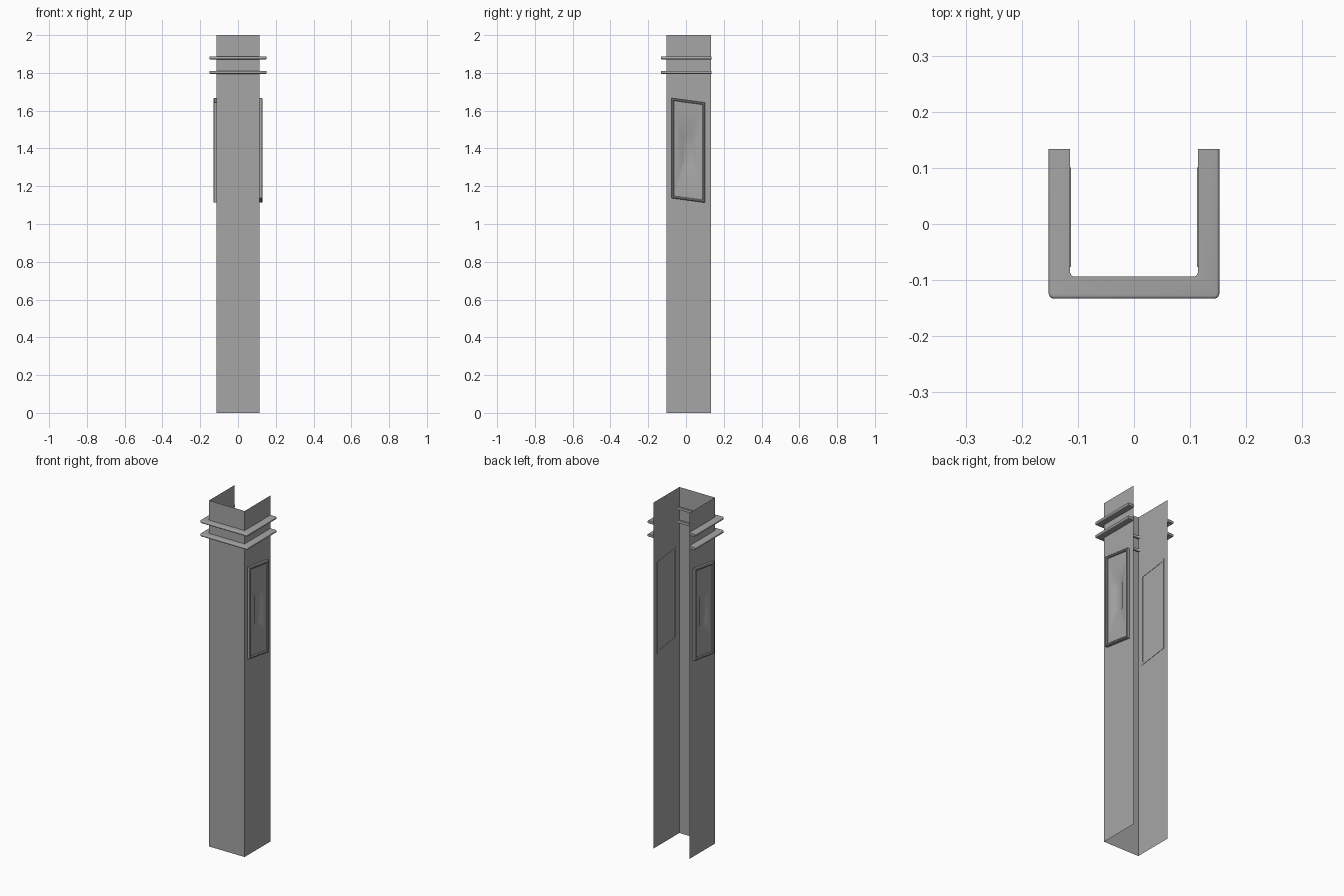
import bpy, bmesh, math

cube = bpy.data.objects.get("Cube")
if cube:
    bpy.data.objects.remove(cube)

grey = bpy.data.materials.new("plain_grey")
grey.use_nodes = True
colour = (0.38, 0.38, 0.38, 1)
grey.diffuse_color = colour
grey.node_tree.nodes["Principled BSDF"].inputs["Base Color"].default_value = colour

WALL = 0.114      # half width of the post
FRONT = -0.102
BACK = 0.132


def finish(name, bm, smooth=False):
    """Turn a bmesh into a named, coloured object."""
    mesh = bpy.data.meshes.new(name)
    bm.to_mesh(mesh)
    bm.free()
    mesh.materials.append(grey)
    obj = bpy.data.objects.new(name, mesh)
    bpy.context.collection.objects.link(obj)
    if smooth:
        bpy.ops.object.select_all(action='DESELECT')
        obj.select_set(True)
        bpy.context.view_layer.objects.active = obj
        bpy.ops.object.shade_smooth_by_angle(angle=math.radians(40))
    return obj


def ring(bm, points):
    return [bm.verts.new(p) for p in points]


def bridge(bm, a, b):
    """Join two closed rings of equal length with quads."""
    n = len(a)
    for i in range(n):
        j = (i + 1) % n
        bm.faces.new((a[i], a[j], b[j], b[i]))


# Three-sided post, open at the back, top and bottom
bm = bmesh.new()
path = [(-WALL, BACK), (-WALL, FRONT), (WALL, FRONT), (WALL, BACK)]
low = ring(bm, [(x, y, 0) for x, y in path])
high = ring(bm, [(x, y, 2) for x, y in path])
for i in range(3):
    bm.faces.new((low[i], low[i + 1], high[i + 1], high[i]))
finish("post_shell", bm)


# U-shaped collar bands with softened outer edges
def collar(name, z, thick=0.015):
    bm = bmesh.new()
    out, end, rim, inner = 0.152, 0.134, -0.133, -0.094
    outline = [(-out, end), (-out, rim), (out, rim), (out, end),
               (WALL, end), (WALL, inner), (-WALL, inner), (-WALL, end)]
    base = bm.faces.new(ring(bm, [(x, y, z) for x, y in outline]))
    bmesh.ops.extrude_face_region(bm, geom=[base], use_keep_orig=True)
    top = [v for v in bm.verts if not v.link_faces or base not in v.link_faces]
    bmesh.ops.translate(bm, verts=top, vec=(0, 0, thick))
    bmesh.ops.recalc_face_normals(bm, faces=bm.faces)

    def upright(e):
        return abs(e.verts[0].co.z - e.verts[1].co.z) > thick / 2

    corners = [e for e in bm.edges if upright(e) and e.verts[0].co.y < 0]
    bmesh.ops.bevel(bm, geom=corners, offset=0.009, segments=4,
                    profile=0.5, affect='EDGES')

    def outer(v):
        return abs(v.co.x) > WALL + 0.02 or v.co.y < inner - 0.02

    rims = [e for e in bm.edges if not upright(e) and all(outer(v) for v in e.verts)
            and len({round(f.normal.z) for f in e.link_faces}) == 2]
    bmesh.ops.bevel(bm, geom=rims, offset=0.005, segments=3,
                    profile=0.5, affect='EDGES')
    finish(name, bm, True)


collar("lower_collar", 1.795)
collar("upper_collar", 1.872)


# Slanted side panels: the slope turns round on the opposite side
def panel_ring(bm, side, x, inset):
    half_w, half_h, slope = 0.089 - inset, 0.265 - inset, -0.135 * side
    corners = [(-1, 1), (1, 1), (1, -1), (-1, -1)]
    return ring(bm, [(side * x, 0.012 + u * half_w,
                      1.39 + v * half_h + u * half_w * slope)
                     for u, v in corners])


def capsule_ring(bm, side, x, radius, half_height):
    points = []
    for end in (1, -1):
        for k in range(13):
            a = math.pi * k / 12
            points.append((side * x, 0.013 + end * radius * math.cos(a),
                           1.395 + end * (half_height - radius + radius * math.sin(a))))
    return ring(bm, points)


for side, label in ((1, "left"), (-1, "right")):
    # Rounded frame bar, swept through a small cross-section
    bm = bmesh.new()
    section = [(0.112, 0), (0.127, 0), (0.131, 0.004),
               (0.131, 0.009), (0.127, 0.013), (0.112, 0.013)]
    rings = [panel_ring(bm, side, x, inset) for x, inset in section]
    for i, r in enumerate(rings):
        bridge(bm, r, rings[(i + 1) % len(rings)])
    bmesh.ops.recalc_face_normals(bm, faces=bm.faces)
    finish(label + "_panel_frame", bm)

    # Panel face with a scooped grip
    bm = bmesh.new()
    border = panel_ring(bm, side, 0.121, 0.008)
    mouth = capsule_ring(bm, side, 0.121, 0.034, 0.11)
    edges = [bm.edges.new((r[i], r[(i + 1) % len(r)]))
             for r in (border, mouth) for i in range(len(r))]
    bmesh.ops.triangle_fill(bm, edges=edges, use_beauty=True)
    floor = capsule_ring(bm, side, 0.1145, 0.028, 0.088)
    bridge(bm, mouth, floor)
    bm.faces.new(floor)
    bmesh.ops.recalc_face_normals(bm, faces=bm.faces)
    probe = max(bm.faces, key=lambda f: abs(f.normal.x))
    if probe.normal.x * side < 0:
        bmesh.ops.reverse_faces(bm, faces=bm.faces)
    finish(label + "_grip_panel", bm, True)
